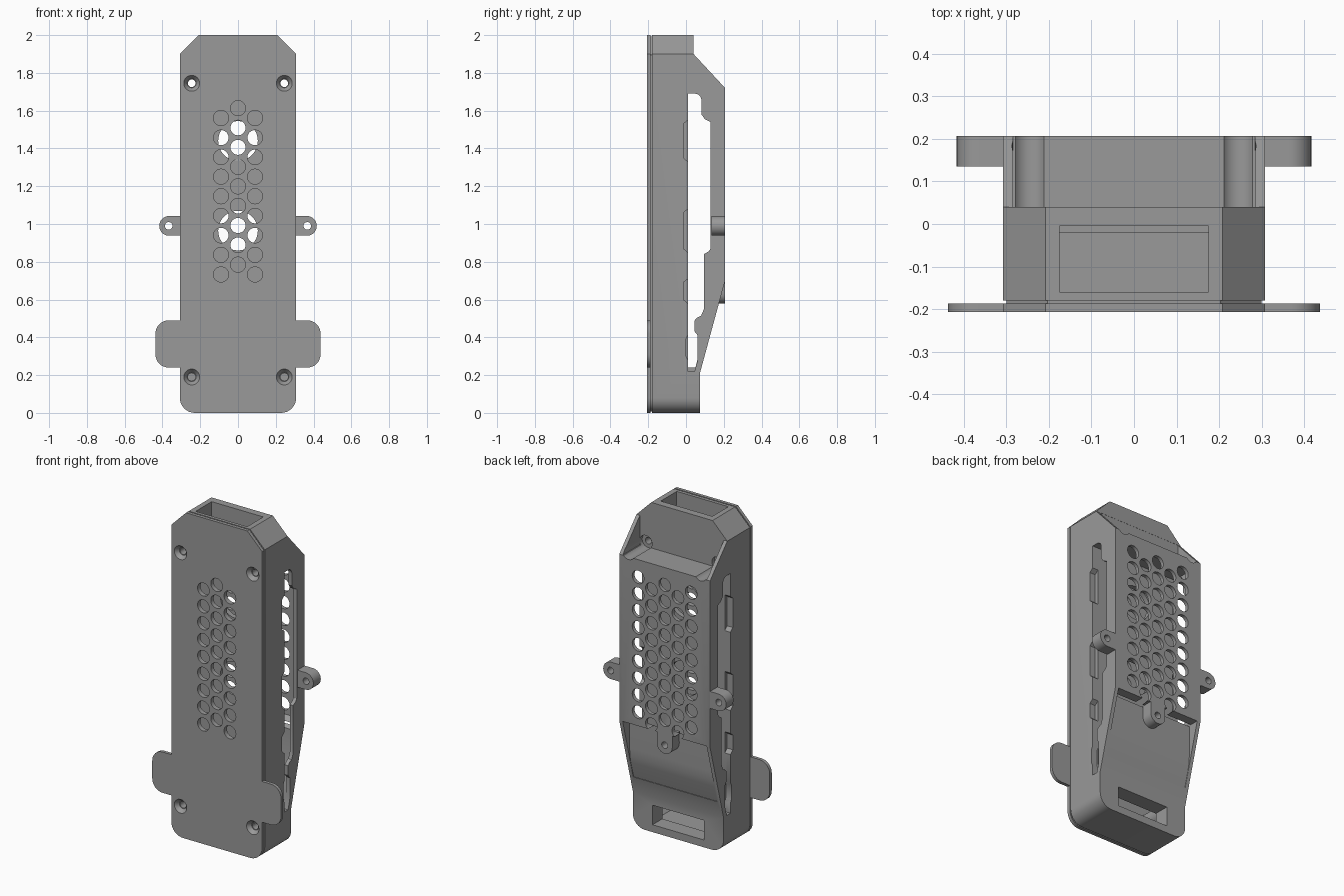
import bpy, bmesh, math
from mathutils import Vector

if "Cube" in bpy.data.objects:
    bpy.data.objects.remove(bpy.data.objects["Cube"])

grey = bpy.data.materials.new("plastic_grey")
grey.diffuse_color = (0.32, 0.32, 0.32, 1)
grey.use_nodes = True
grey.node_tree.nodes["Principled BSDF"].inputs["Base Color"].default_value = grey.diffuse_color


def prisms(name, items):
    """One mesh from prisms: (plane, points, start, end); 'xz' runs along y, 'yz' along x."""
    bm = bmesh.new()
    for plane, pts, a, b in items:
        if plane == "xz":
            co, move = [(p, a, q) for p, q in pts], Vector((0, b - a, 0))
        else:
            co, move = [(a, p, q) for p, q in pts], Vector((b - a, 0, 0))
        face = bm.faces.new([bm.verts.new(c) for c in co])
        ext = bmesh.ops.extrude_face_region(bm, geom=[face])
        bmesh.ops.translate(bm, vec=move,
                            verts=[g for g in ext["geom"] if isinstance(g, bmesh.types.BMVert)])
    bmesh.ops.recalc_face_normals(bm, faces=bm.faces)
    me = bpy.data.meshes.new(name)
    bm.to_mesh(me)
    bm.free()
    me.materials.append(grey)
    ob = bpy.data.objects.new(name, me)
    bpy.context.collection.objects.link(ob)
    return ob


def boolean(ob, items, op="DIFFERENCE"):
    cutter = prisms("cutter", items) if isinstance(items, list) else items
    cutter.hide_render = True
    mod = ob.modifiers.new("cut", "BOOLEAN")
    mod.operation, mod.solver, mod.object = op, "EXACT", cutter
    bpy.context.view_layer.objects.active = ob
    bpy.ops.object.modifier_apply(modifier=mod.name)
    bpy.data.objects.remove(cutter)


def finish(ob):
    bpy.ops.object.select_all(action="DESELECT")
    ob.select_set(True)
    bpy.context.view_layer.objects.active = ob
    bpy.ops.object.shade_smooth_by_angle(angle=math.radians(30))


def arc(cx, cz, r, a0, a1, n=8):
    return [(cx + r * math.cos(math.radians(a0 + (a1 - a0) * i / n)),
             cz + r * math.sin(math.radians(a0 + (a1 - a0) * i / n))) for i in range(n + 1)]


def circle(cx, cz, r, n=32):
    return arc(cx, cz, r, 0, 360, n)[:-1]


def rect(a0, b0, a1, b1):
    return [(a0, b0), (a1, b0), (a1, b1), (a0, b1)]


def mirrored(half):
    return half + [(-x, z) for x, z in reversed(half)]


def outline(d=0.0):
    """Case outline: rounded bottom corners, chamfered top."""
    return mirrored(arc(0.228, 0.08, 0.08 - d, -90, 0) + [(0.308 - d, 1.90 - d / 2), (0.208 - d / 2, 2.0 - d)])


def vents(cols):
    """Staggered columns of round vents, as (x, z) centres."""
    return [(0.09 * c, 1.613 - 0.052 * (c % 2) - 0.1035 * r) for c in cols for r in range(9)]


screws = [(sx * 0.245, z) for sx in (-1, 1) for z in (0.19, 1.745)]

# ---- main case: front outline crossed with side profile
case = prisms("case", [("xz", outline(), -0.5, 0.5)])
side = [(-0.18, -0.1), (0.075, -0.1), (0.075, 0.215), (0.207, 0.70),
        (0.207, 1.72), (0.04, 1.90), (0.04, 2.1), (-0.18, 2.1)]
boolean(case, [("yz", side, -0.6, 0.6)], "INTERSECT")

# recesses in the back: upper screw shelf and lower curved panel
boolean(case, [("yz", rect(0.039, 1.72, 0.3, 1.902), -0.285, 0.285),
               ("yz", [(0.10, 0.32), (0.128, 0.42), (0.136, 0.46), (0.139, 0.51), (0.14, 0.70),
                       (0.3, 0.70), (0.3, 0.32)], -0.285, 0.285)])

# front and rear cavities, parted by an inner wall
front_cavity = mirrored([(0.22, 0.03), (0.285, 0.095), (0.285, 1.80)])
rear_cavity = [(0.01, 0.24), (0.05, 0.24), (0.10, 0.43), (0.115, 0.51), (0.116, 0.678),
               (0.185, 0.722), (0.185, 1.69), (0.01, 1.69)]
boolean(case, [("xz", front_cavity, -0.3, -0.02), ("yz", rear_cavity, -0.285, 0.285)])

# open neck at the top, port window low on the back
boolean(case, [("yz", rect(-0.16, 1.75, -0.005, 2.1), -0.175, 0.175),
               ("yz", rect(-0.05, 0.045, 0.2, 0.165), -0.175, 0.175)])

# screw posts, then their bores and rear counterbores
boolean(case, [("xz", circle(x, z, 0.055), -0.179, -0.01) for x, z in screws], "UNION")
boolean(case, [("xz", circle(x, z, 0.02), -0.3, 0.3 if z > 1 else 0.0) for x, z in screws])
boolean(case, [("xz", circle(x, z, 0.042), 0.015, 0.3) for x, z in screws if z > 1])

# stepped side slots
slot = ([(0.01, 0.22), (0.045, 0.22), (0.062, 0.28), (0.062, 0.41), (0.046, 0.43), (0.046, 0.49),
         (0.06, 0.505), (0.08, 0.515), (0.095, 0.55), (0.095, 0.84), (0.12, 0.855), (0.13, 0.87),
         (0.13, 1.54), (0.10, 1.555), (0.082, 1.58)]
        + arc(0.047, 1.655, 0.035, 0, 90, 5) + [(0.01, 1.69)])
# shallow bumps along the slot's front edge
for z0, z1 in ((1.33, 1.55), (0.85, 1.08), (0.58, 0.71), (0.28, 0.41)):
    y = 0.0 if z0 < 0.5 else -0.014
    slot += [(0.01, z1), (y, z1 - 0.02), (y, z0 + 0.02), (0.01, z0)]
boolean(case, [("yz", slot, s * 0.27, s * 0.4) for s in (-1, 1)])

# windows in the inner wall, vents in the back
boolean(case, [("xz", circle(0, z, 0.105), -0.06, 0.05) for z in (0.965, 1.44)])
boolean(case, [("xz", circle(x, z, 0.04), 0.15, 0.3) for x, z in vents((-2, -1, 0, 1, 2))])
finish(case)

# ---- front cover with two side tabs
tab = (arc(0.367, 0.31, 0.07, -90, 0) + arc(0.367, 0.42, 0.07, 0, 90))
cover_half = arc(0.228, 0.08, 0.08, -90, 0) + [(0.308, 0.24)] + tab + \
    [(0.308, 0.49), (0.308, 1.90), (0.208, 2.0)]
cover = prisms("front_cover", [("xz", mirrored(cover_half), -0.207, -0.187)])
lip = prisms("cover_lip", [("xz", outline(0.008), -0.19, -0.179)])
boolean(cover, lip, "UNION")
boolean(cover, [("xz", circle(x, z, 0.04), -0.3, -0.1) for x, z in vents((-1, 0, 1))])
# the neck and cavity stay clear behind the cover; countersunk screw holes
boolean(cover, [("xz", circle(x, z, 0.02), -0.3, -0.1) for x, z in screws])
for x, z in screws:
    sink = prisms("sink", [("xz", circle(x, z, 0.048), -0.215, -0.183)])
    for v in sink.data.vertices:
        if v.co.y > -0.2:
            v.co.x, v.co.z = x + (v.co.x - x) * 0.5, z + (v.co.z - z) * 0.5
    boolean(cover, sink)
finish(cover)

# ---- mounting lugs: one on each side, one under the back panel
for s, name in ((1, "right_lug"), (-1, "left_lug")):
    pts = [(s * x, z) for x, z in [(0.29, 0.938)] + arc(0.365, 0.99, 0.052, -90, 90, 16) + [(0.29, 1.042)]]
    lug = prisms(name, [("xz", pts, 0.135, 0.2069)])
    boolean(lug, [("xz", circle(s * 0.367, 0.99, 0.02), 0, 0.4)])
    finish(lug)
lug = prisms("lower_lug", [("xz", [(-0.052, 0.70)] + arc(0, 0.63, 0.052, 180, 360, 16) + [(0.052, 0.70)],
                            0.13, 0.207)])
boolean(lug, [("xz", circle(0, 0.63, 0.02), 0.145, 0.4)])
finish(lug)
